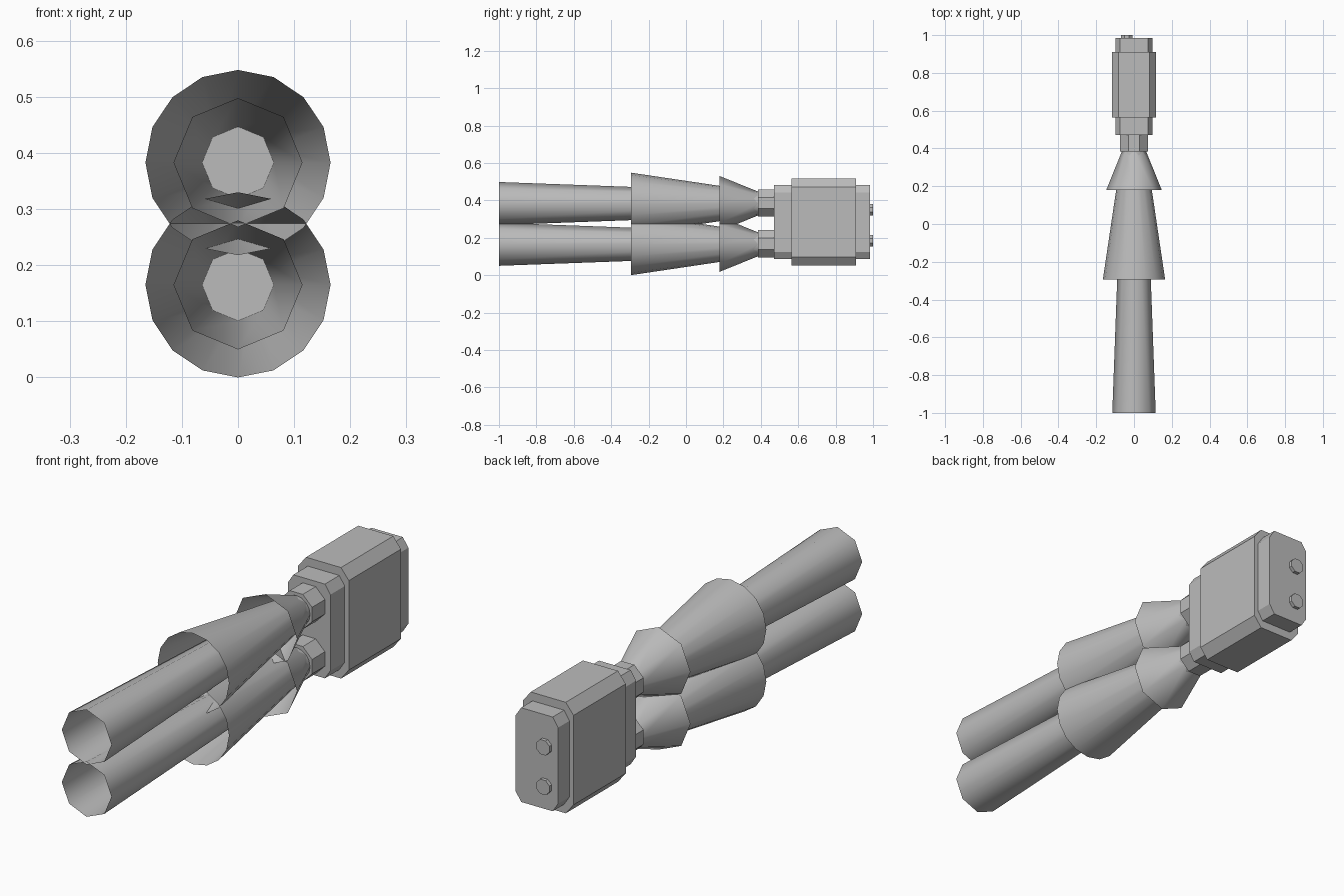
import bpy
import bmesh
import math

cube = bpy.data.objects.get("Cube")
if cube:
    bpy.data.objects.remove(cube, do_unlink=True)

grey = bpy.data.materials.new("plain_grey")
grey.use_nodes = True
COLOUR = (0.5, 0.5, 0.5, 1)
grey.diffuse_color = COLOUR
grey.node_tree.nodes["Principled BSDF"].inputs["Base Color"].default_value = COLOUR


def ring(sides, radius, turn=0.0):
    """Points of a regular polygon in x, z."""
    step = 2 * math.pi / sides
    return [(radius * math.cos((i + turn) * step), radius * math.sin((i + turn) * step))
            for i in range(sides)]


def chamfered(w, h, cx, cz):
    """Rectangle of half sizes w, h with cut corners."""
    return [(w, cz - h), (w, h - cz), (w - cx, h), (cx - w, h),
            (-w, h - cz), (-w, cz - h), (cx - w, -h), (w - cx, -h)]


def loft(name, front, back, y0, y1, x=0.0, z=0.0, capped=True, smooth=False):
    """Join two outlines along y."""
    bm = bmesh.new()
    a = [bm.verts.new((x + px, y0, z + pz)) for px, pz in front]
    b = [bm.verts.new((x + px, y1, z + pz)) for px, pz in back]
    n = len(a)
    for i in range(n):
        j = (i + 1) % n
        bm.faces.new((a[i], a[j], b[j], b[i]))
    if capped:
        bm.faces.new(a[::-1])
        bm.faces.new(b)
    bmesh.ops.recalc_face_normals(bm, faces=bm.faces)
    for f in bm.faces:
        f.smooth = smooth
    mesh = bpy.data.meshes.new(name)
    bm.to_mesh(mesh)
    bm.free()
    mesh.materials.append(grey)
    obj = bpy.data.objects.new(name, mesh)
    bpy.context.collection.objects.link(obj)


# Paired nozzles: three nested open cones meeting at a nut
THROAT_Y, THROAT_R = 0.385, 0.064
for side, z in (("upper", 0.383), ("lower", 0.165)):
    for part, sides, radius, mouth in (("long_tube", 8, 0.115, -1.0),
                                       ("middle_cone", 16, 0.165, -0.295),
                                       ("rear_bell", 8, 0.147, 0.18)):
        loft(f"{side}_{part}", ring(sides, radius), ring(sides, THROAT_R),
             mouth, THROAT_Y, z=z, capped=False, smooth=True)
    nut = ring(8, 0.079, 0.5)
    loft(f"{side}_nut", nut, nut, THROAT_Y, 0.48, z=z + 0.003)

# Housing with a smaller plate at each end
for name, outline, y0, y1 in (
        ("front_plate", chamfered(0.098, 0.197, 0.025, 0.038), 0.47, 0.57),
        ("main_housing", chamfered(0.117, 0.232, 0.036, 0.045), 0.565, 0.91),
        ("rear_plate", chamfered(0.098, 0.197, 0.025, 0.038), 0.905, 0.985)):
    loft(name, outline, outline, y0, y1, z=0.284)

# Small bolts on the rear plate
for side, z in (("upper", 0.35), ("lower", 0.184)):
    bolt = ring(8, 0.033, 0.5)
    loft(f"{side}_bolt", bolt, bolt, 0.98, 1.0, x=-0.038, z=z)
